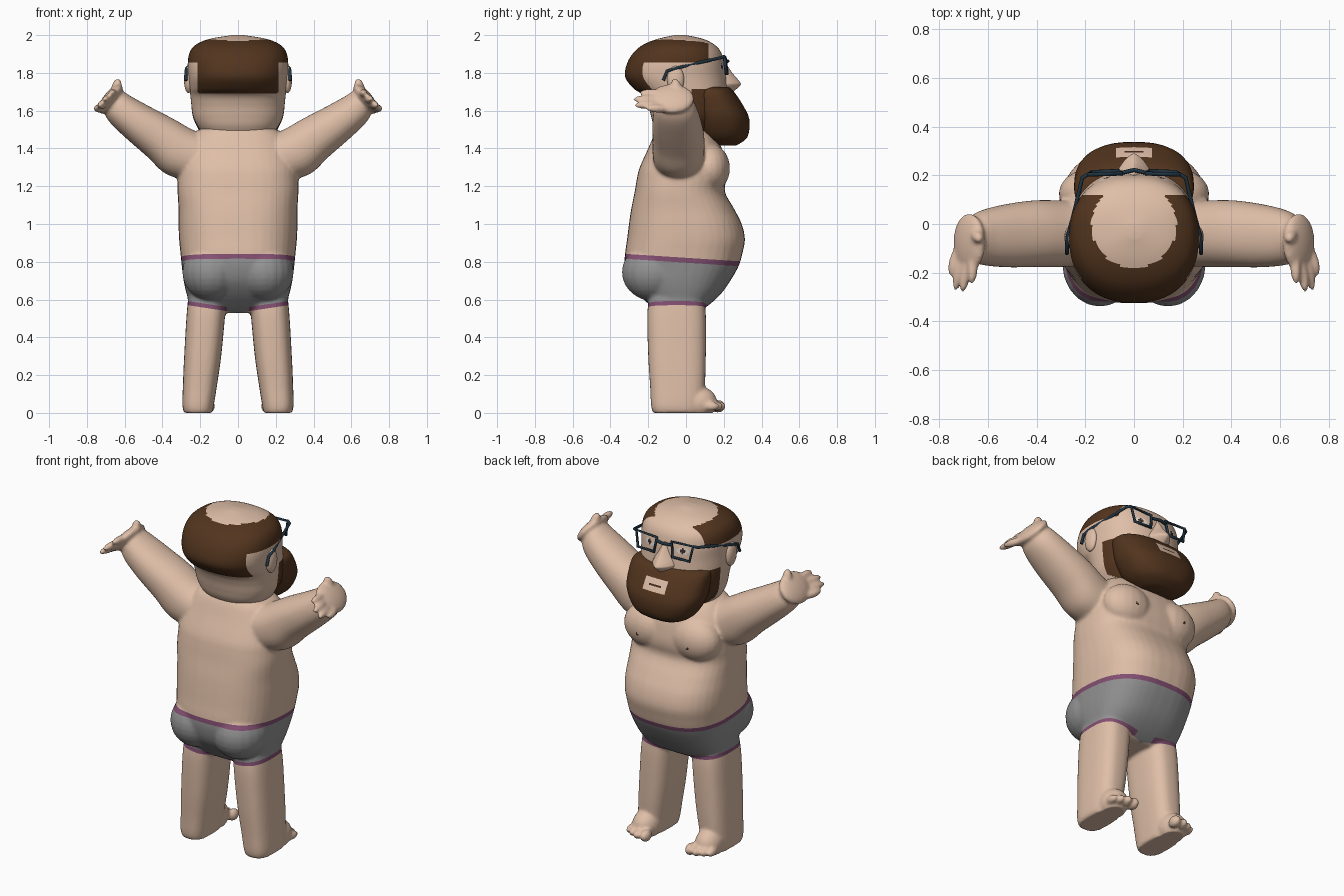
import bpy, bmesh, math
from mathutils import Vector, Matrix

if "Cube" in bpy.data.objects:
    bpy.data.objects.remove(bpy.data.objects["Cube"])

def material(name, rgb):
    m = bpy.data.materials.new(name)
    m.diffuse_color = (*rgb, 1)
    m.use_nodes = True
    m.node_tree.nodes["Principled BSDF"].inputs["Base Color"].default_value = m.diffuse_color
    return m

SKIN = material("skin", (0.74, 0.52, 0.39))
HAIR = material("brown hair", (0.085, 0.035, 0.013))
GREY = material("grey cloth", (0.29, 0.29, 0.29))
TRIM = material("purple trim", (0.23, 0.08, 0.17))
FRAME = material("dark blue frame", (0.015, 0.035, 0.055))
WHITE = material("eye white", (0.75, 0.72, 0.68))
DARK = material("dark brown", (0.06, 0.025, 0.015))

def catmull(a, b, c, d, t):
    return [0.5 * (2*q + (r-p)*t + (2*p-5*q+4*r-s)*t*t + (3*q-p-3*r+s)*t**3)
            for p, q, r, s in zip(a, b, c, d)]

def loft(bm, rings, u=(1, 0, 0), v=(0, 1, 0), n=40, sub=5, power=2.4):
    """Skin over superellipse rings (x, y, z, radius_u, radius_v), rounded between them."""
    u, v = Vector(u).normalized(), Vector(v).normalized()
    pad = [rings[0]] + list(rings) + [rings[-1]]
    fine = [catmull(*pad[i:i+4], k / sub) for i in range(len(rings)-1) for k in range(sub)]
    fine.append(rings[-1])
    loops = []
    for x, y, z, a, b in fine:
        loop = []
        for k in range(n):
            t = 2 * math.pi * k / n
            c, s = math.cos(t), math.sin(t)
            c = math.copysign(abs(c) ** (2/power), c)
            s = math.copysign(abs(s) ** (2/power), s)
            loop.append(bm.verts.new(Vector((x, y, z)) + u*a*c + v*b*s))
        loops.append(loop)
    for p, q in zip(loops, loops[1:]):
        for k in range(n):
            bm.faces.new((p[k], p[(k+1) % n], q[(k+1) % n], q[k]))
    bm.faces.new(loops[0])
    bm.faces.new(loops[-1])

def stack(bm, rows, **kw):
    """Loft of level rings given as (x, z, half width, y back, y front)."""
    loft(bm, [(x, (b+f)/2, z, w, (f-b)/2) for x, z, w, b, f in rows], **kw)

def blob(bm, loc, radii, aim=(0, 0, 1)):
    rot = Vector(aim).to_track_quat('Z', 'Y')
    bmesh.ops.create_uvsphere(bm, u_segments=20, v_segments=14, radius=1,
                              matrix=Matrix.LocRotScale(Vector(loc), rot, Vector(radii)))

def capsule(bm, a, b, r):
    a, b = Vector(a), Vector(b)
    blob(bm, (a+b)/2, (r, r, (b-a).length/2 + r*0.6), b-a)

def finish(bm, name, mats):
    bmesh.ops.recalc_face_normals(bm, faces=bm.faces)
    me = bpy.data.meshes.new(name)
    bm.to_mesh(me)
    bm.free()
    ob = bpy.data.objects.new(name, me)
    bpy.context.collection.objects.link(ob)
    for m in mats:
        me.materials.append(m)
    bpy.ops.object.select_all(action='DESELECT')
    ob.select_set(True)
    bpy.context.view_layer.objects.active = ob
    bpy.ops.object.shade_smooth_by_angle(angle=math.radians(50))
    return ob

def paint(ob, planes, rule):
    """Cut clean colour borders along planes, then colour faces by rule."""
    bm = bmesh.new()
    bm.from_mesh(ob.data)
    for co, no in planes:
        bmesh.ops.bisect_plane(bm, geom=bm.verts[:] + bm.edges[:] + bm.faces[:],
                               plane_co=co, plane_no=no, dist=1e-5)
    for f in bm.faces:
        f.material_index = rule(*f.calc_center_median())
        f.smooth = True
    bm.to_mesh(ob.data)
    bm.free()

# Body: torso, arms, legs fused into one soft skin
bm = bmesh.new()
stack(bm, [(0, 1.515, .17, -.14, .10), (0, 1.48, .235, -.165, .14), (0, 1.40, .285, -.20, .19),
           (0, 1.30, .315, -.245, .213), (0, 1.24, .32, -.26, .215), (0, 1.17, .32, -.272, .206),
           (0, 1.08, .315, -.29, .255),
           (0, 1.0, .315, -.302, .295), (0, .92, .312, -.312, .312), (0, .85, .305, -.322, .30),
           (0, .78, .298, -.325, .28), (0, .70, .288, -.305, .235), (0, .63, .272, -.255, .185),
           (0, .57, .25, -.19, .12), (0, .53, .18, -.14, .06)], power=2.6)
for s in (1, -1):
    blob(bm, (s*.155, .125, 1.295), (.155, .108, .13))           # chest
    blob(bm, (s*.14, -.165, .745), (.155, .175, .155))           # seat
    stack(bm, [(s*.16, .64, .10, -.19, .09), (s*.17, .52, .102, -.205, .105),
               (s*.187, .30, .098, -.20, .105), (s*.202, .14, .09, -.19, .10),
               (s*.211, .04, .083, -.185, .09), (s*.211, 0, .075, -.175, .08)], power=2.8)
    blob(bm, (s*.21, .07, .055), (.078, .095, .085))             # foot
    for x, y, r in [(.15, .168, .028), (.198, .17, .022), (.238, .155, .02), (.272, .135, .019)]:
        blob(bm, (s*x, y, .035), (r, .042, r*1.25))              # toes
    loft(bm, [(s*.17, -.04, 1.33, .13, .13), (s*.307, -.04, 1.38, .137, .137),
              (s*.41, -.04, 1.455, .122, .137), (s*.52, -.048, 1.53, .106, .13),
              (s*.61, -.055, 1.595, .092, .115), (s*.655, -.06, 1.635, .08, .095),
              (s*.682, -.065, 1.655, .05, .06)], u=(-.55*s, 0, .835), power=2.2)
    blob(bm, (s*.676, -.075, 1.662), (.12, .037, .095), (-.62*s, 0, .79))  # palm
    capsule(bm, (s*.65, -.04, 1.70), (s*.636, -.06, 1.755), .026)          # thumb
    for a, b in [((.722, -.10, 1.61), (.752, -.20, 1.612)), ((.705, -.14, 1.635), (.732, -.262, 1.628)),
                 ((.68, -.14, 1.665), (.703, -.268, 1.66)), ((.66, -.12, 1.69), (.665, -.235, 1.695))]:
        capsule(bm, (s*a[0], a[1], a[2]), (s*b[0], b[1], b[2]), .022)      # fingers
body = finish(bm, "body_and_shorts", [SKIN, GREY, TRIM, DARK])
mod = body.modifiers.new("fuse", 'REMESH')
mod.mode = 'VOXEL'
mod.voxel_size = .009
mod2 = body.modifiers.new("soften", 'SMOOTH')
mod2.factor, mod2.iterations = .5, 7
bpy.ops.object.convert(target='MESH')
body = bpy.context.object
for v in body.data.vertices:
    v.co.z = max(v.co.z, 0)

def waist(y): return .808 - .065*y
def hem(x): return .53 + .15*abs(x)

def body_rule(x, y, z):
    if y > .1 and math.hypot(abs(x)-.17, z-1.27) < .009:
        return 3
    if z > waist(y) + .013 or z < hem(x):
        return 0
    if z > waist(y) - .013 or (z < hem(x) + .022 and abs(x) > .06):
        return 2
    return 1

cuts = [((0, 0, .808 + d), (0, .065, 1)) for d in (.013, -.013)]
cuts += [((0, 0, .53 + d), (-.15*s, 0, 1)) for d in (0, .022) for s in (1, -1)]
paint(body, cuts, body_rule)

# Head with painted hair ring, beard line on the cheeks, and eyes
bm = bmesh.new()
stack(bm, [(0, 1.47, .18, -.14, .14), (0, 1.52, .215, -.17, .17), (0, 1.57, .238, -.185, .20),
           (0, 1.63, .247, -.20, .215), (0, 1.68, .252, -.225, .22), (0, 1.72, .257, -.28, .22),
           (0, 1.78, .262, -.322, .213), (0, 1.85, .266, -.312, .203), (0, 1.91, .255, -.275, .185),
           (0, 1.95, .222, -.225, .15), (0, 1.98, .15, -.15, .09), (0, 2.0, .03, -.06, .0)],
      n=160, sub=8, power=2.3)
head = finish(bm, "head", [SKIN, HAIR, WHITE, DARK])

def head_rule(x, y, z):
    if math.hypot(x, y + .005) > .175 or z < 1.9:
        if (z > 1.855 and y < .12) or (z > 1.69 and y < -.16 and abs(x) < .215):
            return 1
    if z < 1.715 and y > .03 and z > 1.51 - .6*(y - .05):
        return 1
    if y > .1:
        ex, ez = abs(x) - .11, z - 1.832
        if math.hypot(ex, ez) < .014:
            return 3
        if math.hypot(ex/.034, ez/.018) < 1:
            return 2
    return 0

paint(head, [((0, 0, 1.855), (0, 0, 1)), ((0, .12, 0), (0, 1, 0)), ((0, 0, 1.69), (0, 0, 1)),
             ((0, -.16, 0), (0, 1, 0)), ((.215, 0, 0), (1, 0, 0)), ((-.215, 0, 0), (1, 0, 0)),
             ((0, 0, 1.715), (0, 0, 1)), ((0, .03, 0), (0, 1, 0))], head_rule)

# Beard with skin-coloured mouth patch
bm = bmesh.new()
stack(bm, [(0, 1.725, .20, .04, .225), (0, 1.705, .238, .02, .25), (0, 1.64, .246, .02, .295),
           (0, 1.555, .235, .03, .335), (0, 1.46, .18, .07, .325), (0, 1.415, .10, .14, .265)],
      n=64, sub=4, power=2.4)
beard = finish(bm, "beard", [HAIR, SKIN, DARK])

def beard_rule(x, y, z):
    if y > .2 and abs(x) < .073 and 1.605 < z < 1.67:
        return 2 if abs(x) < .04 and 1.632 < z < 1.641 else 1
    return 0

paint(beard, [((0, 0, z), (0, 0, 1)) for z in (1.605, 1.632, 1.641, 1.67)] +
      [((x, 0, 0), (1, 0, 0)) for x in (-.073, -.04, .04, .073)], beard_rule)

# Nose: a soft wedge
bm = bmesh.new()
stack(bm, [(0, 1.865, .02, .14, .203), (0, 1.80, .05, .12, .245), (0, 1.755, .07, .11, .283),
           (0, 1.735, .072, .11, .288), (0, 1.70, .055, .12, .25)], n=24, sub=4, power=1.4)
finish(bm, "nose", [SKIN])

# Ears
for s, side in ((1, "right"), (-1, "left")):
    bm = bmesh.new()
    blob(bm, (s*.262, -.055, 1.765), (.024, .045, .072))
    finish(bm, "ear_" + side, [SKIN])

# Glasses: tubes along short paths
def tube(name, pts, closed=False, r=.0085):
    cu = bpy.data.curves.new(name, 'CURVE')
    cu.dimensions = '3D'
    cu.bevel_depth, cu.bevel_resolution, cu.use_fill_caps = r, 2, True
    sp = cu.splines.new('POLY')
    sp.points.add(len(pts) - 1)
    for p, co in zip(sp.points, pts):
        p.co = (*co, 1)
    sp.use_cyclic_u = closed
    cu.materials.append(FRAME)
    ob = bpy.data.objects.new(name, cu)
    bpy.context.collection.objects.link(ob)
    bpy.ops.object.select_all(action='DESELECT')
    ob.select_set(True)
    bpy.context.view_layer.objects.active = ob
    bpy.ops.object.convert(target='MESH')

for s, side in ((1, "right"), (-1, "left")):
    tube("lens_rim_" + side, [(s*.05, .207, 1.88), (s*.19, .203, 1.887),
                              (s*.172, .213, 1.795), (s*.062, .218, 1.795)], True)
    tube("glasses_temple_" + side, [(s*.19, .203, 1.887), (s*.212, .19, 1.882), (s*.25, .03, 1.845),
                                    (s*.272, -.05, 1.825), (s*.276, -.10, 1.81), (s*.276, -.12, 1.76)])
tube("glasses_bridge", [(-.05, .21, 1.862), (0, .222, 1.862), (.05, .21, 1.862)])
